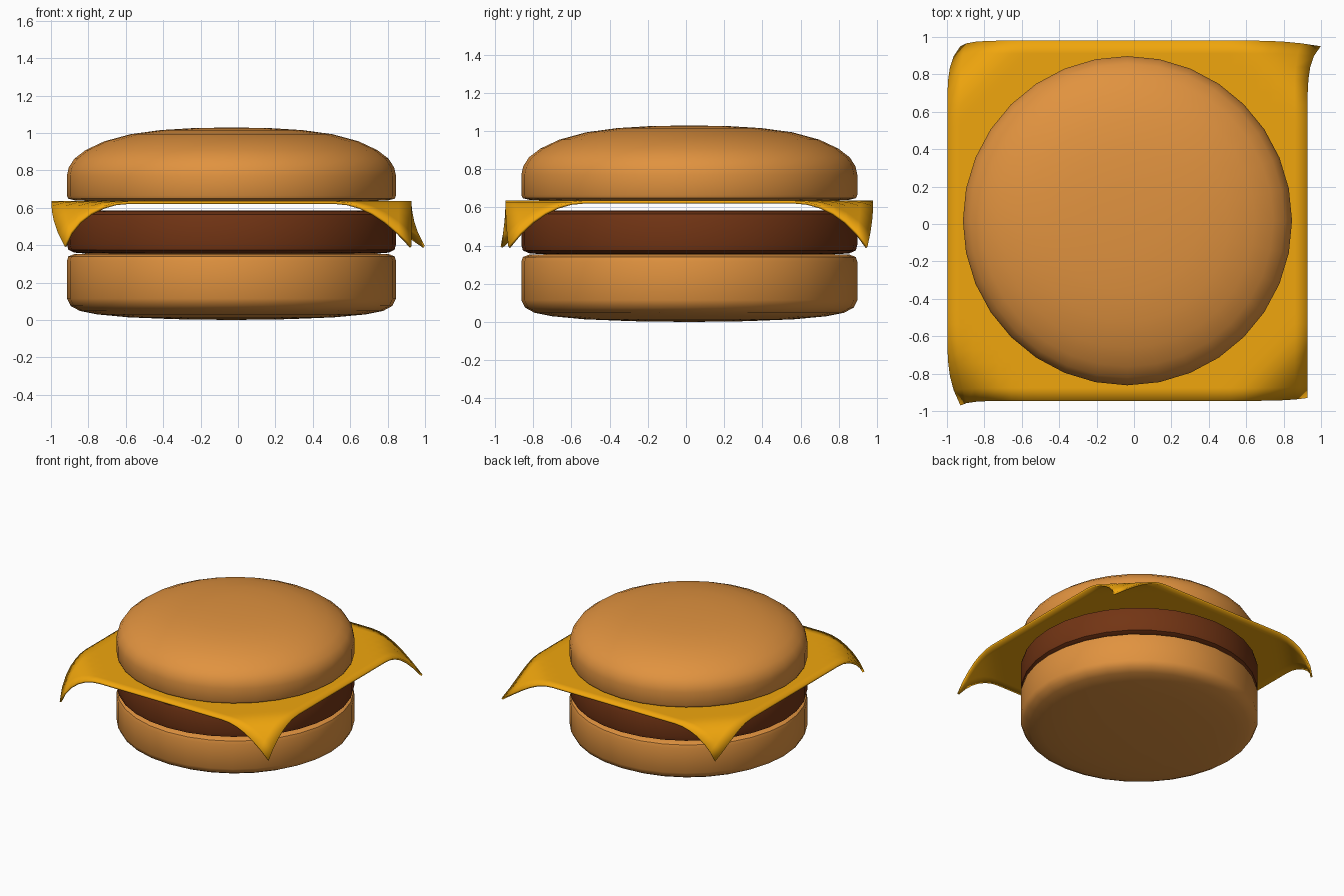
import bpy, bmesh, math
from mathutils import Vector

if "Cube" in bpy.data.objects:
    bpy.data.objects.remove(bpy.data.objects["Cube"])

CX, CY = -0.035, 0.0175
SIDES = 32


def material(name, rgb):
    m = bpy.data.materials.new(name)
    m.diffuse_color = (*rgb, 1)
    m.use_nodes = True
    m.node_tree.nodes["Principled BSDF"].inputs["Base Color"].default_value = m.diffuse_color
    return m


def finish(bm, name, mat):
    bmesh.ops.recalc_face_normals(bm, faces=bm.faces)
    me = bpy.data.meshes.new(name)
    bm.to_mesh(me)
    bm.free()
    me.materials.append(mat)
    ob = bpy.data.objects.new(name, me)
    bpy.context.collection.objects.link(ob)
    ob.location = (CX, CY, 0)
    bpy.ops.object.select_all(action='DESELECT')
    ob.select_set(True)
    bpy.context.view_layer.objects.active = ob
    bpy.ops.object.shade_smooth_by_angle(angle=math.radians(45))
    return ob


def lathe(name, profile, mat):
    # profile of (radius, height) spun around z
    bm = bmesh.new()
    verts = [bm.verts.new((r, 0, z)) for r, z in profile]
    edges = [bm.edges.new(p) for p in zip(verts, verts[1:])]
    bmesh.ops.spin(bm, geom=verts + edges, cent=(0, 0, 0), axis=(0, 0, 1),
                   angle=math.tau, steps=SIDES)
    bmesh.ops.remove_doubles(bm, verts=bm.verts, dist=0.0005)
    return finish(bm, name, mat)


bun = material("bun", (0.75, 0.29, 0.05))
meat = material("meat", (0.17, 0.035, 0.007))
yellow = material("cheese", (0.87, 0.38, 0.004))

# Buns and patty
lathe("bottom_bun", [(0, 0), (0.3, 0.004), (0.55, 0.014), (0.72, 0.03), (0.81, 0.048),
                     (0.86, 0.075), (0.88, 0.115), (0.88, 0.315), (0.872, 0.34),
                     (0.84, 0.352), (0.75, 0.355), (0, 0.355)], bun)
lathe("patty", [(0, 0.355), (0.78, 0.355), (0.84, 0.36), (0.872, 0.375), (0.88, 0.405),
                (0.88, 0.535), (0.872, 0.565), (0.84, 0.58), (0.78, 0.585), (0, 0.585)], meat)
lathe("top_bun", [(0, 0.635), (0.76, 0.636), (0.84, 0.64), (0.872, 0.648), (0.88, 0.665),
                  (0.88, 0.77), (0.87, 0.815), (0.84, 0.862), (0.78, 0.908), (0.68, 0.955),
                  (0.54, 0.993), (0.38, 1.015), (0.2, 1.026), (0, 1.029)], bun)

# Cheese slice: a square sheet whose corners droop and lean a little differently
HALF, TOP, FLAT = 0.963, 0.635, 0.55
lean = {(-1, 1): (0.07, -0.03), (1, 1): (0.07, -0.03),
        (-1, -1): (0.07, -0.025), (1, -1): (0.0, 0.015)}
bm = bmesh.new()
bmesh.ops.create_grid(bm, x_segments=28, y_segments=28, size=HALF)
for v in bm.verts:
    x, y = v.co.x, v.co.y
    t = max(0, (abs(x) + abs(y) - HALF - FLAT) / (HALF - FLAT))
    dx, dy = lean[(1 if x > 0 else -1, 1 if y > 0 else -1)]
    v.co = Vector((x + dx * t ** 4, y + dy * t ** 4, TOP - 0.24 * t * t))
cheese = finish(bm, "cheese_slice", yellow)
solid = cheese.modifiers.new("thickness", 'SOLIDIFY')
solid.thickness = 0.015
solid.offset = -1
